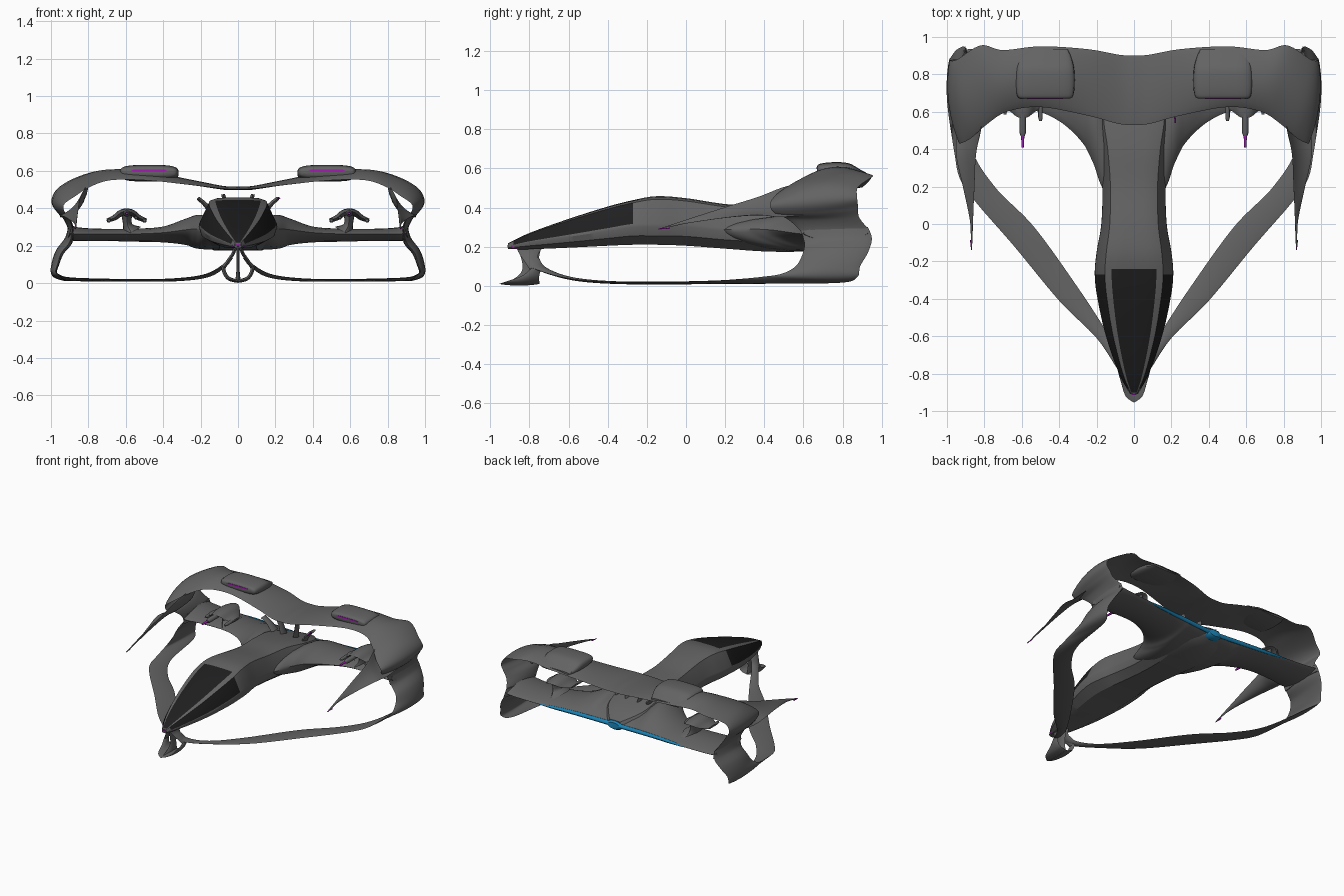
import bpy, bmesh, math
from mathutils import Vector


def material(name, rgb):
    m = bpy.data.materials.new(name)
    m.diffuse_color = (*rgb, 1)
    return m


GREY = material("hull grey", (0.125, 0.125, 0.125))
DARK = material("canopy black", (0.014, 0.014, 0.015))
MAGENTA = material("magenta glow", (0.36, 0.012, 0.45))
BLUE = material("blue glow", (0.01, 0.22, 0.45))


def resample(rows, n):
    """Catmull-Rom through rows of numbers, n steps per span."""
    out = []
    for i in range(len(rows) - 1):
        a, b, c, d = (rows[max(i - 1, 0)], rows[i], rows[i + 1], rows[min(i + 2, len(rows) - 1)])
        for k in range(n):
            t = k / n
            out.append([0.5 * (2 * q + (r - p) * t + (2 * p - 5 * q + 4 * r - s) * t * t
                               + (3 * q - p - 3 * r + s) * t ** 3) for p, q, r, s in zip(a, b, c, d)])
    out.append(list(rows[-1]))
    return out


def skin(name, rings, mats, rule=None, mirror=True, angle=40):
    """Bridge closed rings of points into one capped object."""
    bm = bmesh.new()
    vr = [[bm.verts.new(p) for p in ring] for ring in rings]
    n = len(vr[0])
    for i in range(len(vr) - 1):
        for j in range(n):
            f = bm.faces.new((vr[i][j], vr[i][(j + 1) % n], vr[i + 1][(j + 1) % n], vr[i + 1][j]))
            if rule:
                f.material_index = rule(f.calc_center_median(), j)
    bm.faces.new(vr[0])
    bm.faces.new(vr[-1])
    bmesh.ops.recalc_face_normals(bm, faces=bm.faces)
    me = bpy.data.meshes.new(name)
    bm.to_mesh(me)
    bm.free()
    ob = bpy.data.objects.new(name, me)
    bpy.context.collection.objects.link(ob)
    for m in mats:
        me.materials.append(m)
    bpy.ops.object.select_all(action='DESELECT')
    ob.select_set(True)
    bpy.context.view_layer.objects.active = ob
    bpy.ops.object.shade_smooth_by_angle(angle=math.radians(angle))
    if mirror:
        ob.modifiers.new("mirror", 'MIRROR')
    return ob


def ribbon(name, stations, n=8, mat=GREY, mirror=True):
    """Lens-section band; station = front xyz, back xyz, thickness, bow."""
    rows = resample(stations, n)
    F = [Vector(r[0:3]) for r in rows]
    B = [Vector(r[3:6]) for r in rows]
    M = [(f + b) / 2 for f, b in zip(F, B)]
    rings, K = [], 10
    for i, r in enumerate(rows):
        tan = M[min(i + 1, len(M) - 1)] - M[max(i - 1, 0)]
        nor = tan.cross(B[i] - F[i]).normalized()
        us = [(k / K, 1) for k in range(K + 1)] + [(k / K, -1) for k in range(K - 1, 0, -1)]
        ring = []
        for u, s in us:
            u = 0.5 - 0.5 * math.cos(math.pi * u)
            lens = max(math.sin(math.pi * u), 0) ** 0.7 * r[6] / 2
            ring.append(F[i].lerp(B[i], u) + nor * (s * lens + r[7] * 4 * u * (1 - u)))
        rings.append(ring)
    return skin(name, rings, [mat], mirror=mirror)


def pod(name, sections, mat=GREY, power=1.0, n=1, mirror=True):
    """Rounded sections along y; section = y, cx, cz, rx, rz."""
    rings = []
    for y, cx, cz, rx, rz in resample(sections, n):
        ring = []
        for k in range(24):
            c, s = math.cos(k * math.pi / 12), math.sin(k * math.pi / 12)
            ring.append((cx + rx * math.copysign(abs(c) ** power, c), y,
                         cz + rz * math.copysign(abs(s) ** power, s)))
        rings.append(ring)
    return skin(name, rings, [mat], mirror=mirror)


# Fuselage with canopy: y, half width, top, middle, bottom
body = [(-.91, .02, .217, .20, .188), (-.8, .08, .27, .222, .187), (-.6, .15, .342, .25, .195),
        (-.4, .195, .405, .28, .205), (-.27, .21, .438, .30, .21), (-.15, .20, .458, .30, .21),
        (0, .175, .448, .30, .205), (.2, .17, .418, .28, .19), (.4, .19, .405, .27, .176),
        (.58, .22, .375, .25, .175), (.75, .19, .33, .25, .19), (.88, .06, .275, .25, .225)]
rings = []
for y, w, top, mid, bot in resample(body, 8):
    h, g = top - mid, mid - bot
    half = [(.3 * w, top), (.57 * w, top - .03 * h), (.74 * w, top - .10 * h), (.99 * w, mid + .12 * h),
            (w, mid), (.93 * w, mid - .5 * g), (.58 * w, bot)]
    rings.append([(x, y, z) for x, z in half] + [(-x, y, z) for x, z in reversed(half)])


def canopy(c, j):
    if j in (0, 12, 13):
        return int(-.90 < c.y < -.235)
    return int(j in (2, 10) and -.88 < c.y < -.265)


skin("fuselage", rings, [GREY, DARK], canopy, mirror=False, angle=28)

# Upper arched wing, curling over the shoulder to the waist
ribbon("upper_wing", [
    (0, .53, .503, 0, .90, .503, .02, .004), (.08, .535, .505, .08, .905, .506, .02, .004),
    (.25, .58, .525, .25, .935, .535, .025, .01), (.5, .625, .55, .5, .95, .56, .03, .03),
    (.68, .60, .55, .70, .93, .565, .03, .035), (.79, .53, .515, .82, .955, .56, .03, .028),
    (.87, .46, .465, .945, .88, .505, .03, .03), (.93, .43, .42, .985, .875, .45, .03, .02),
    (.925, .45, .375, .96, .88, .40, .03, .01), (.90, .52, .34, .93, .885, .35, .03, 0),
    (.885, .585, .28, .90, .93, .29, .03, 0), (.89, .605, .22, .90, .95, .24, .03, 0)])

# Forward prong on each shoulder
ribbon("shoulder_prong", [
    (.872, -.13, .288, .866, -.13, .294, .005, 0), (.874, .0, .318, .862, .0, .338, .012, 0),
    (.915, .2, .348, .853, .2, .402, .018, -.012), (.95, .36, .362, .845, .37, .455, .025, -.025),
    (.95, .48, .352, .82, .50, .505, .028, -.035), (.95, .6, .36, .80, .62, .53, .02, -.035)])
pod("prong_tip", [(-.14, .869, .291, .002, .002), (-.085, .872, .297, .005, .006)], MAGENTA)

# Lower side panel flowing into the thin skid that runs to the nose
ribbon("lower_skid", [
    (.885, .585, .29, .90, .93, .30, .03, 0), (.90, .605, .22, .91, .95, .24, .045, 0),
    (.945, .595, .16, .95, .93, .17, .045, .005), (.965, .56, .10, .98, .89, .10, .04, .005),
    (.975, .49, .062, .982, .875, .045, .03, .005), (.96, .38, .045, .94, .79, .016, .02, 0),
    (.93, .24, .032, .875, .42, .012, .016, 0), (.84, .11, .024, .745, .2, .012, .014, 0),
    (.64, -.12, .018, .535, -.015, .012, .014, 0), (.40, -.41, .02, .30, -.34, .014, .014, 0),
    (.2, -.61, .04, .15, -.57, .036, .016, 0), (.085, -.78, .09, .07, -.71, .09, .02, 0),
    (.035, -.83, .14, .035, -.75, .14, .02, 0)])

# Middle wing blending out of the fuselage
ribbon("middle_wing", [
    (0, .15, .275, 0, .885, .24, .16, 0), (.15, .17, .285, .15, .89, .243, .17, 0),
    (.22, .33, .29, .22, .895, .246, .18, .008), (.28, .44, .285, .28, .90, .248, .14, .008),
    (.4, .55, .27, .4, .91, .25, .085, 0), (.55, .61, .263, .55, .92, .25, .07, 0),
    (.75, .61, .262, .75, .93, .255, .065, 0), (.86, .595, .262, .87, .935, .262, .075, 0),
    (.90, .60, .27, .91, .93, .27, .09, 0)])

# Rear engine glow
ribbon("rear_glow_strip", [
    (0, .86, .24, 0, .893, .24, .034, 0), (.3, .88, .248, .3, .908, .248, .03, 0),
    (.5, .895, .25, .5, .922, .25, .022, 0), (.62, .91, .25, .62, .926, .25, .006, 0)], mat=BLUE)
pod("rear_glow_core", [(.84, 0, .238, .07, .034), (.88, 0, .238, .068, .034), (.894, 0, .238, .05, .024)],
    BLUE, mirror=False)

# Intake humps with glowing slits
pod("intake_hump", [(.67, .475, .595, .13, .016), (.685, .475, .592, .15, .032), (.75, .475, .59, .158, .042),
                    (.83, .475, .585, .155, .042), (.89, .475, .57, .14, .025), (.935, .475, .56, .12, .01)],
    power=.6, n=4)
pod("intake_slit", [(.667, .475, .602, .095, .006), (.675, .475, .602, .095, .006)], MAGENTA, .6)

# Gun pods on the middle wing
ribbon("gun_cap", [
    (.49, .62, .335, .49, .72, .335, .02, 0), (.53, .60, .35, .53, .78, .35, .03, 0),
    (.57, .57, .38, .57, .82, .375, .035, 0), (.62, .57, .38, .62, .82, .375, .035, 0),
    (.66, .60, .35, .66, .78, .35, .03, 0), (.70, .62, .335, .70, .72, .335, .02, 0)], n=4)
ribbon("gun_stalk", [
    (.57, .62, .27, .57, .86, .27, .12, 0), (.59, .65, .31, .59, .8, .31, .05, 0),
    (.595, .64, .37, .595, .8, .37, .06, 0)], n=4)
for name, x, z, r, y in (("gun_barrel", .595, .372, .018, .47), ("inner_barrel", .5, .335, .012, .55),
                         ("outer_barrel", .69, .335, .012, .585), ("middle_barrel", .545, .35, .01, .59)):
    pod(name, [(y, x, z, r * .6, r * .6), (y + .02, x, z, r, r), (.7, x, z, r, r)])
pod("gun_tip", [(.41, .595, .372, .006, .006), (.475, .595, .372, .009, .009)], MAGENTA)

# Small turrets standing on the rear deck
for name, x0, x1, z0, z1 in (("inner_turret", .05, .08, .34, .475), ("outer_turret", .13, .215, .36, .455)):
    ribbon(name, [(x0, .6, z0, x0, .68, z0, .03, 0), ((x0 + x1) / 2, .60, (z0 + z1) / 2 + .01,
                  (x0 + x1) / 2, .66, (z0 + z1) / 2 + .01, .025, 0), (x1, .59, z1, x1, .65, z1, .02, 0)], n=4)
pod("turret_tip", [(.54, .222, .453, .004, .004), (.6, .215, .455, .005, .005)], MAGENTA, mirror=False)

# Nose yoke: side arms, lower arc, centre spoke and sensors
ribbon("yoke_arm", [
    (.012, -.87, .2, .012, -.73, .2, .02, 0), (.025, -.85, .16, .025, -.755, .16, .018, 0),
    (.045, -.83, .13, .045, -.755, .13, .018, 0), (.075, -.80, .085, .075, -.74, .085, .02, 0)])
ribbon("yoke_lower_arc", [
    (.08, -.79, .09, .08, -.74, .09, .02, 0), (.07, -.84, .05, .07, -.75, .05, .02, 0),
    (.045, -.92, .022, .045, -.75, .022, .02, 0), (0, -.955, .01, 0, -.75, .01, .018, 0)])
ribbon("yoke_spoke", [
    (0, -.86, .2, 0, -.74, .2, .02, 0), (0, -.835, .1, 0, -.76, .1, .016, 0),
    (0, -.86, .05, 0, -.76, .05, .02, 0), (0, -.93, .01, 0, -.75, .01, .03, 0)], mirror=False)
pod("nose_sensor", [(-.913, 0, .203, .012, .006), (-.90, 0, .203, .016, .008)], MAGENTA, mirror=False)
pod("chin_sensor", [(-.893, .028, .198, .005, .006), (-.86, .03, .198, .009, .009)], MAGENTA)
